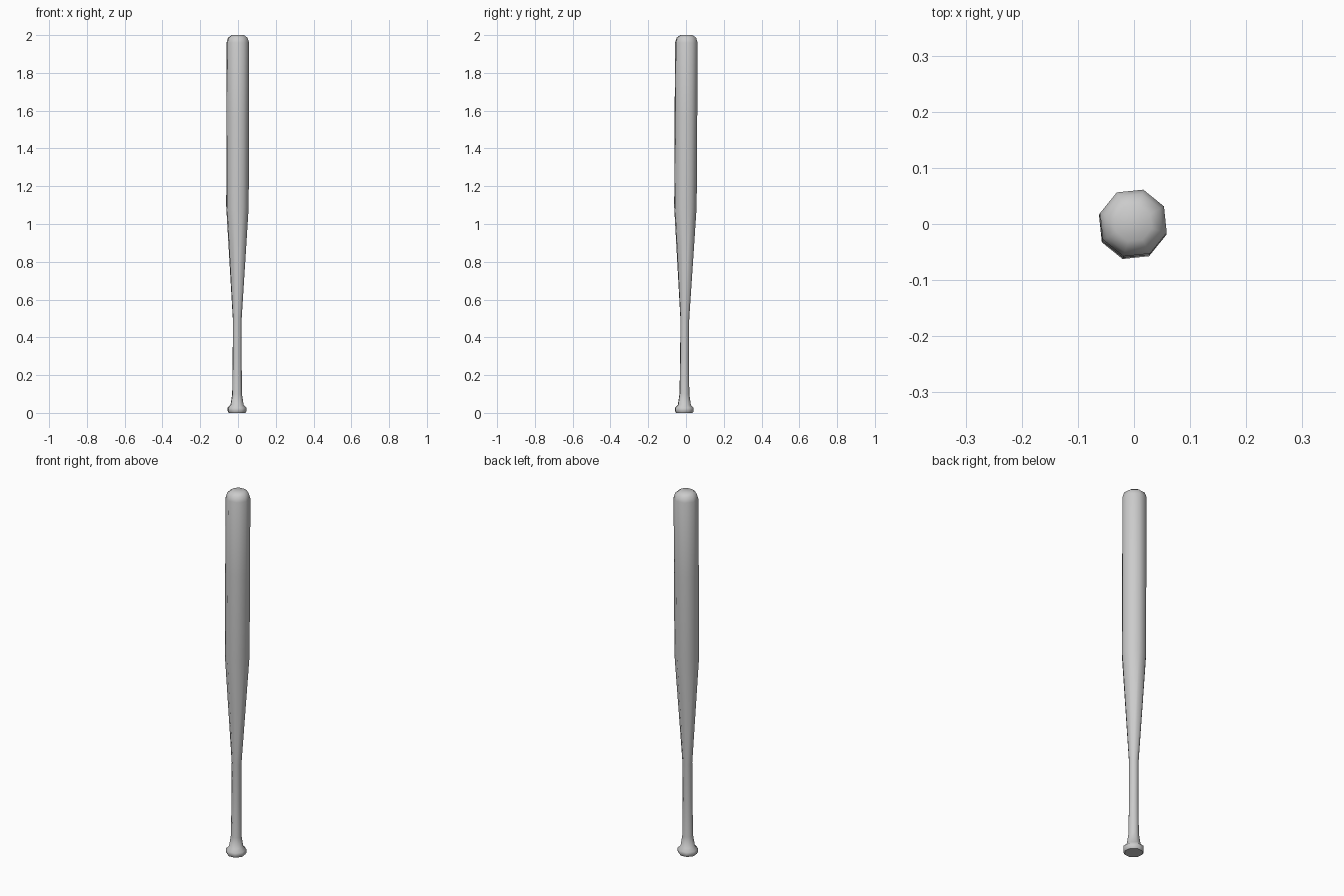
import bpy, bmesh, math

if "Cube" in bpy.data.objects:
    bpy.data.objects.remove(bpy.data.objects["Cube"])

SIDES = 8
TURN = math.radians(28.5)   # roll of the octagon about the bat's axis

# Profile from knob to tip: (corner radius, height)
PROFILE = [(0.046, 0.0), (0.052, 0.01), (0.052, 0.027), (0.036, 0.042),
           (0.027, 0.10), (0.0245, 0.30), (0.0245, 0.50), (0.062, 1.09),
           (0.0625, 1.55), (0.062, 1.96), (0.054, 1.986), (0.034, 2.0)]


def axis(z):
    """Centre line of the bat, which leans very slightly."""
    t = z / 2
    return -0.005 + 0.004 * t, -0.009 + 0.011 * t


# Bat body: octagonal rings bridged along the profile
bm = bmesh.new()
rings = []
for r, z in PROFILE:
    cx, cy = axis(z)
    rings.append([bm.verts.new((cx + r * math.cos(TURN + i * math.tau / SIDES),
                                cy + r * math.sin(TURN + i * math.tau / SIDES), z))
                  for i in range(SIDES)])
for a, b in zip(rings, rings[1:]):
    for i in range(SIDES):
        j = (i + 1) % SIDES
        bm.faces.new((a[i], a[j], b[j], b[i]))

# Knob and tip caps
bm.faces.new(rings[0][::-1])
bm.faces.new(rings[-1])

mesh = bpy.data.meshes.new("bat")
bm.to_mesh(mesh)
bm.free()
bat = bpy.data.objects.new("bat", mesh)
bpy.context.collection.objects.link(bat)

# Smooth sides, crisp edge under the knob
bpy.context.view_layer.objects.active = bat
bat.select_set(True)
bpy.ops.object.shade_smooth_by_angle(angle=math.radians(55))
